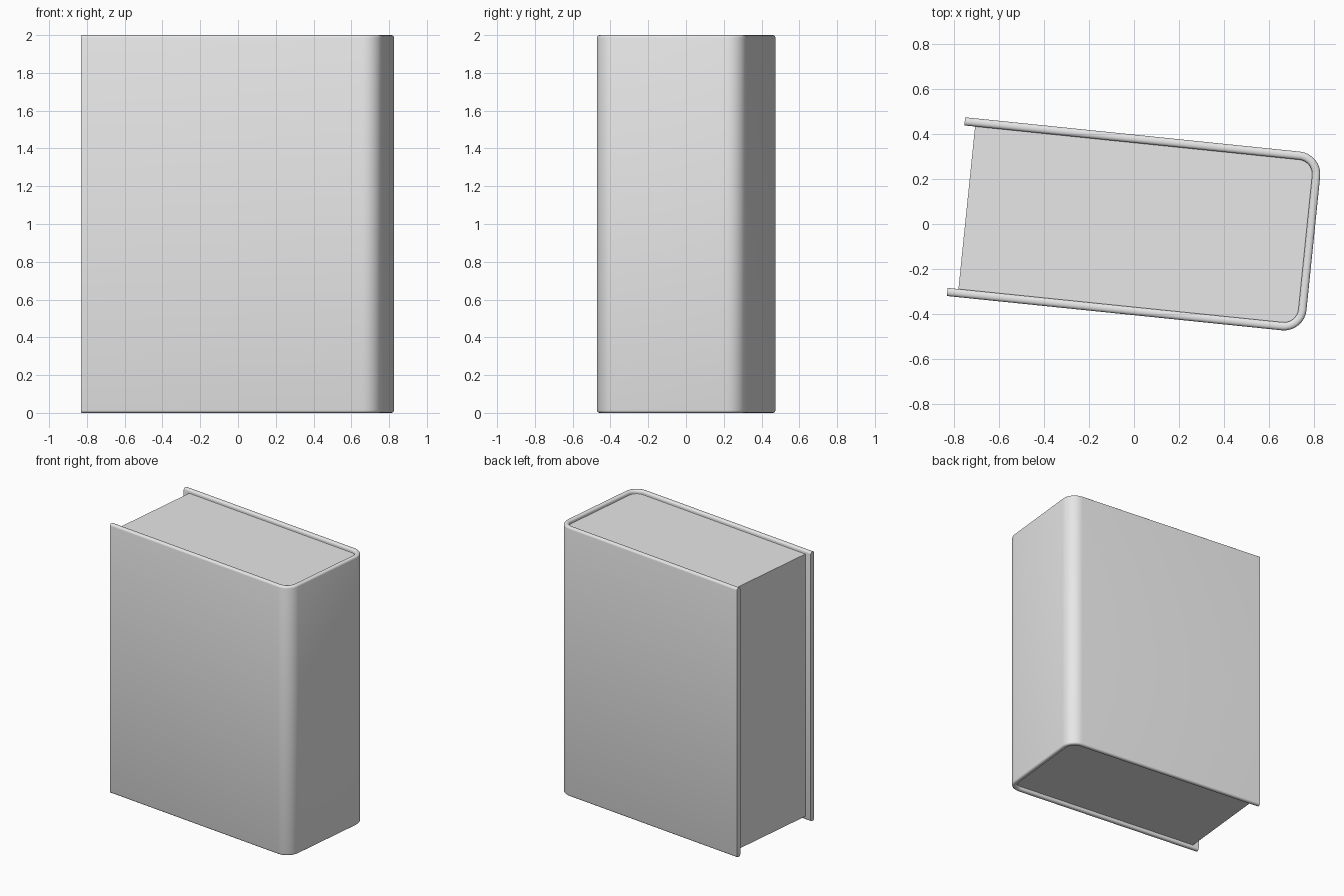
import bpy, bmesh
from math import sin, cos, pi, radians

if "Cube" in bpy.data.objects:
    bpy.data.objects.remove(bpy.data.objects["Cube"], do_unlink=True)

HEIGHT = 2.0
OPEN_END, SPINE = -0.794, 0.80     # extent along the book's width
HALF_DEPTH = 0.3985
CORNER = 0.1                       # outer spine corner radius
BOARD = 0.036                      # cover thickness
TURN = radians(-5.85)

grey = bpy.data.materials.new("light grey")
grey.use_nodes = True
grey.diffuse_color = (0.8, 0.8, 0.8, 1)
grey.node_tree.nodes["Principled BSDF"].inputs["Base Color"].default_value = grey.diffuse_color


def u_path(inset, end):
    """U-shaped outline round the spine, moved inward by inset."""
    r = CORNER - inset
    pts = [(end, -HALF_DEPTH + inset)]
    for side in (-1, 1):
        for i in range(9):
            a = (-pi / 2 if side < 0 else 0) + i * pi / 16
            pts.append((SPINE - CORNER + r * cos(a),
                        side * (HALF_DEPTH - CORNER) + r * sin(a)))
    return pts + [(end, HALF_DEPTH - inset)]


def finish(bm, name):
    bmesh.ops.recalc_face_normals(bm, faces=bm.faces)
    mesh = bpy.data.meshes.new(name)
    bm.to_mesh(mesh)
    bm.free()
    mesh.materials.append(grey)
    obj = bpy.data.objects.new(name, mesh)
    bpy.context.collection.objects.link(obj)
    obj.rotation_euler.z = TURN
    obj.location.y = -0.004
    bpy.ops.object.select_all(action='DESELECT')
    obj.select_set(True)
    bpy.context.view_layer.objects.active = obj
    bpy.ops.object.shade_smooth_by_angle(angle=radians(35))
    return obj


def rings(bm, outline, z0, z1):
    return [[bm.verts.new((x, y, z)) for x, y in outline] for z in (z0, z1)]


# Cover: front board, rounded spine and back board in one piece
bm = bmesh.new()
outer = rings(bm, u_path(0, OPEN_END), 0, HEIGHT)
inner = rings(bm, u_path(BOARD, OPEN_END), 0, HEIGHT)
last = len(outer[0]) - 1
for i in range(last):
    for a, b in ((outer[0], outer[1]), (inner[0], inner[1]),
                 (outer[0], inner[0]), (outer[1], inner[1])):
        bm.faces.new((a[i], a[i + 1], b[i + 1], b[i]))
for i in (0, last):
    bm.faces.new((outer[0][i], inner[0][i], inner[1][i], outer[1][i]))
bmesh.ops.recalc_face_normals(bm, faces=bm.faces)

# Rounded rims along the top and bottom of the cover
rims = [bm.edges.get((ring[i], ring[i + 1]))
        for ring in outer + inner for i in range(last)]
bmesh.ops.bevel(bm, geom=rims, offset=0.014, segments=3, profile=0.5,
                affect='EDGES', clamp_overlap=True)
finish(bm, "cover")

# Page block, set in a little from the cover on three sides
bm = bmesh.new()
low, high = rings(bm, u_path(BOARD * 0.7, OPEN_END + 0.048), 0.025, HEIGHT - 0.025)
bm.faces.new(low)
bm.faces.new(high)
for i in range(len(low)):
    j = (i + 1) % len(low)
    bm.faces.new((low[i], low[j], high[j], high[i]))
finish(bm, "page_block")
